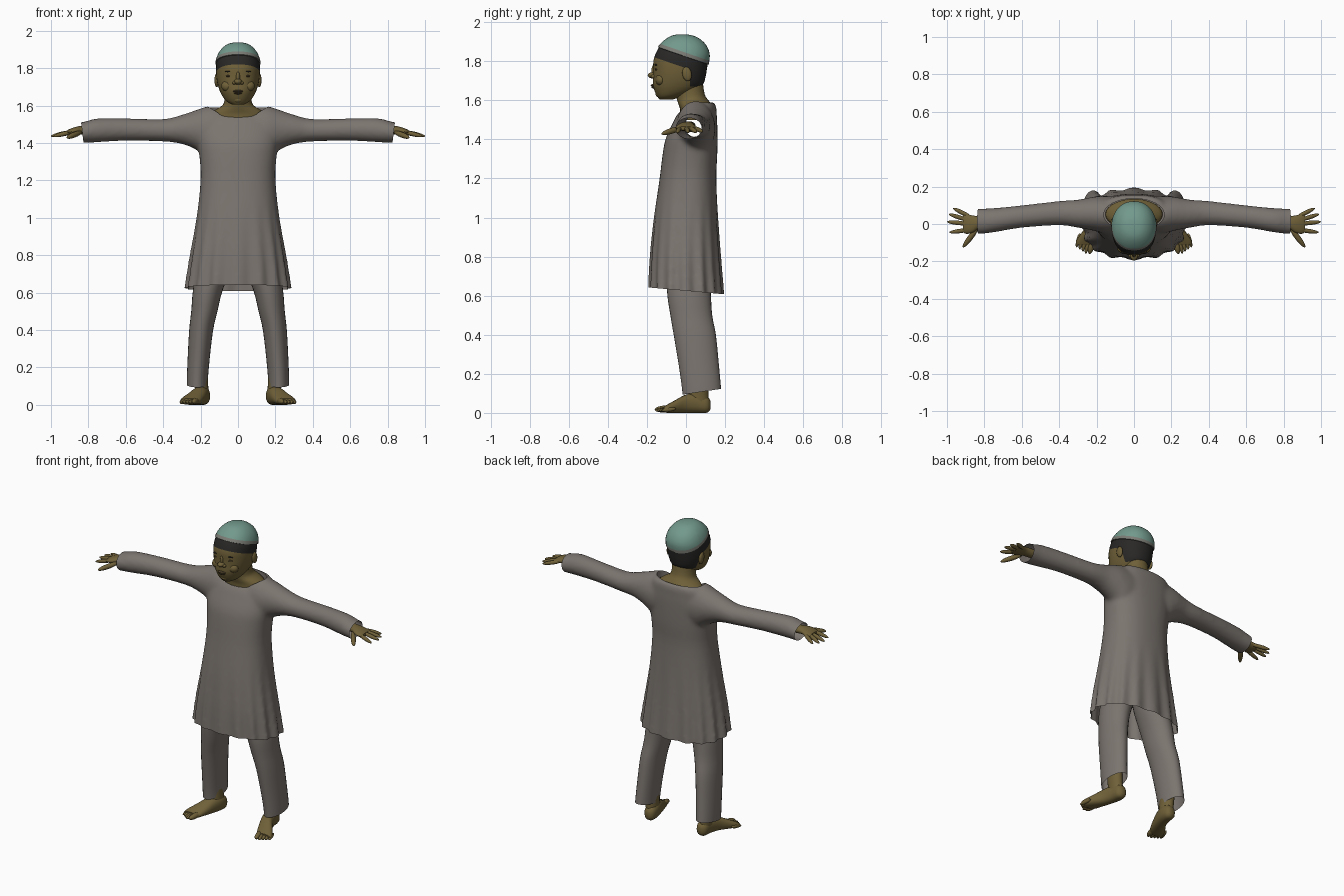
import bpy, bmesh, math
from mathutils import Matrix, Vector

if "Cube" in bpy.data.objects:
    bpy.data.objects.remove(bpy.data.objects["Cube"], do_unlink=True)


def material(name, rgb):
    m = bpy.data.materials.new(name)
    m.use_nodes = True
    m.diffuse_color = (*rgb, 1)
    m.node_tree.nodes["Principled BSDF"].inputs["Base Color"].default_value = (*rgb, 1)
    return m


CLOTH = material("grey cloth", (0.2, 0.178, 0.16))
SKIN = material("brown skin", (0.16, 0.118, 0.04))
HAIR = material("black hair", (0.022, 0.021, 0.02))
CAP = material("teal cap", (0.17, 0.32, 0.265))
BAND = material("cap band", (0.2, 0.2, 0.18))
DARK = material("dark skin", (0.08, 0.055, 0.025))


def refine(rings, k=3):
    """Insert Catmull-Rom rings between the given ones."""
    out = []
    for i in range(len(rings) - 1):
        p = [rings[max(i - 1, 0)], rings[i], rings[i + 1], rings[min(i + 2, len(rings) - 1)]]
        for j in range(k):
            t = j / k
            out.append([b + 0.5 * t * (c - a + t * (2 * a - 5 * b + 4 * c - d + t * (3 * (b - c) + d - a)))
                        for a, b, c, d in zip(*p)])
    return out + [list(rings[-1])]


def loft(bm, axis, rings, n=28, power=1.0, caps=True, ripple=None):
    """Rings are (position, centre u, radius u, centre v, radius v)."""
    def bend(c):
        return math.copysign(abs(c) ** power, c)
    loops = []
    for t, uc, ur, vc, vr in refine(rings):
        loop = []
        for i in range(n):
            a = math.tau * i / n
            w = 1 + (ripple(t) * math.cos(16 * a) if ripple else 0)
            u, v = uc + ur * w * bend(math.cos(a)), vc + vr * w * bend(math.sin(a))
            loop.append(bm.verts.new({"x": (t, u, v), "y": (u, t, v), "z": (u, v, t)}[axis]))
        loops.append(loop)
    for a, b in zip(loops, loops[1:]):
        for i in range(n):
            bm.faces.new((a[i], a[(i + 1) % n], b[(i + 1) % n], b[i]))
    if caps:
        bm.faces.new(loops[0])
        bm.faces.new(loops[-1])


def ellipsoid(bm, centre, radii, turn=None):
    mat = Matrix.Translation(centre) @ (turn or Matrix()) @ Matrix.Diagonal((*radii, 1))
    bmesh.ops.create_uvsphere(bm, u_segments=14, v_segments=10, radius=1, matrix=mat)


def digit(bm, start, end, r):
    a, b = Vector(start), Vector(end)
    turn = (b - a).to_track_quat("Z", "Y").to_matrix().to_4x4()
    ellipsoid(bm, (a + b) / 2, (r, r, (b - a).length / 2), turn)


def cut(bm, co, no, remove=False):
    bmesh.ops.bisect_plane(bm, geom=bm.verts[:] + bm.edges[:] + bm.faces[:], dist=1e-5,
                           plane_co=co, plane_no=no, clear_outer=remove)


def finish(name, bm, mats, side=1, angle=50):
    bmesh.ops.scale(bm, vec=(side, 1, 1), verts=bm.verts)
    bmesh.ops.recalc_face_normals(bm, faces=bm.faces)
    me = bpy.data.meshes.new(name)
    bm.to_mesh(me)
    bm.free()
    for m in mats:
        me.materials.append(m)
    me.shade_smooth()
    me.set_sharp_from_angle(angle=math.radians(angle))
    ob = bpy.data.objects.new(name, me)
    bpy.context.scene.collection.objects.link(ob)
    return ob


# Tunic: body and sleeves fused into one smooth skin
bm = bmesh.new()
loft(bm, "z", [(0.56, 0, 0.285, 0, 0.19), (0.62, 0, 0.277, 0, 0.187), (0.8, 0, 0.252, -0.003, 0.178),
               (1.0, 0, 0.22, 0, 0.163), (1.2, 0, 0.2, 0.01, 0.145), (1.32, 0, 0.205, 0.02, 0.14),
               (1.4, 0, 0.215, 0.028, 0.133), (1.48, 0, 0.22, 0.045, 0.115), (1.53, 0, 0.2, 0.057, 0.1),
               (1.565, 0, 0.18, 0.075, 0.08), (1.59, 0, 0.15, 0.085, 0.06)],
     n=96, power=0.85, ripple=lambda z: 0.045 * min(1, max(0, (1.1 - z) / 0.45)))
for s in (-1, 1):
    loft(bm, "x", [(s * x, *r) for x, *r in (
        (0.1, 0.05, 0.1, 1.46, 0.135), (0.16, 0.05, 0.1, 1.457, 0.14), (0.22, 0.055, 0.09, 1.47, 0.108),
        (0.3, 0.055, 0.075, 1.473, 0.078), (0.4, 0.058, 0.065, 1.468, 0.06), (0.6, 0.04, 0.06, 1.472, 0.06),
        (0.75, 0.02, 0.065, 1.468, 0.064), (0.82, 0.015, 0.068, 1.458, 0.056), (0.88, 0.012, 0.068, 1.452, 0.054))])
tunic = finish("tunic", bm, [CLOTH])

# Hidden cutter that opens the neckline
bm = bmesh.new()
loft(bm, "z", [(1.52, 0, 0.162, 0.05, 0.086), (1.7, 0, 0.162, 0.05, 0.086)], n=48)
cutter = finish("neckline_cutter", bm, [CLOTH])
cutter.hide_render = True
cutter.hide_viewport = True

mod = tunic.modifiers.new("fuse", "REMESH")
mod.mode, mod.voxel_size = "VOXEL", 0.012
mod = tunic.modifiers.new("soften", "SMOOTH")
mod.factor, mod.iterations = 0.5, 6
mod = tunic.modifiers.new("neckline", "BOOLEAN")
mod.operation, mod.solver, mod.object = "DIFFERENCE", "EXACT", cutter
graph = bpy.context.evaluated_depsgraph_get()
bm = bmesh.new()
bm.from_mesh(tunic.evaluated_get(graph).to_mesh())
for tool in (tunic, cutter):
    bpy.data.objects.remove(tool, do_unlink=True)
# Open hem and cuffs
cut(bm, (0, 0, 0.625), (0, -0.09, -1), True)
for s in (-1, 1):
    cut(bm, (s * 0.833, 0, 1.46), (s, 0, -0.12), True)
for f in bm.faces:
    f.material_index = 0
finish("tunic", bm, [CLOTH])

# Neck and upper chest
bm = bmesh.new()
loft(bm, "z", [(1.5, 0, 0.15, 0.05, 0.08), (1.55, 0, 0.152, 0.052, 0.082), (1.575, 0, 0.125, 0.048, 0.085),
               (1.6, 0, 0.085, 0.035, 0.08), (1.63, 0, 0.072, 0.023, 0.073), (1.7, 0, 0.07, 0.015, 0.07)])
finish("neck", bm, [SKIN])

# Head, split into cap, band, hair and face
bm = bmesh.new()
loft(bm, "z", [(1.605, 0, 0.03, -0.1, 0.035), (1.62, 0, 0.058, -0.085, 0.062), (1.645, 0, 0.08, -0.06, 0.1),
               (1.68, 0, 0.098, -0.042, 0.128), (1.72, 0, 0.11, -0.034, 0.134), (1.76, 0, 0.116, -0.03, 0.137),
               (1.8, 0, 0.117, -0.027, 0.14), (1.84, 0, 0.113, -0.02, 0.135), (1.88, 0, 0.098, -0.017, 0.115),
               (1.91, 0, 0.073, -0.016, 0.083), (1.927, 0, 0.043, -0.018, 0.048), (1.932, 0, 0.01, -0.02, 0.012)],
     n=40, power=0.92)
for level in (1.765, 1.822, 1.842):
    cut(bm, (0, 0, level), (0, 0.34, 1))
cut(bm, (0, 0.02, 1.7), (0, 1, 0))
cut(bm, (0, 0, 1.67), (0, 0, 1))
for f in bm.faces:
    c = f.calc_center_median()
    tilt = c.z + 0.34 * c.y
    if tilt > 1.822:
        f.material_index = 3 if tilt > 1.842 else 2
    elif tilt > 1.765 or (c.y > 0.02 and c.z > 1.67):
        f.material_index = 1
bmesh.ops.recalc_face_normals(bm, faces=bm.faces)
bmesh.ops.inset_region(bm, faces=[f for f in bm.faces if f.material_index > 1],
                       thickness=0.0005, depth=0.006, use_even_offset=True)
finish("head", bm, [SKIN, HAIR, BAND, CAP])

# Nose, brow ridge, cheeks and chin
bm = bmesh.new()
ellipsoid(bm, (0, -0.168, 1.728), (0.021, 0.028, 0.016))
ellipsoid(bm, (0, -0.161, 1.752), (0.011, 0.016, 0.032))
ellipsoid(bm, (0, -0.138, 1.632), (0.028, 0.018, 0.017))
for s in (-1, 1):
    ellipsoid(bm, (s * 0.019, -0.165, 1.722), (0.011, 0.015, 0.01))
    ellipsoid(bm, (s * 0.055, -0.13, 1.705), (0.035, 0.027, 0.03))
finish("face_features", bm, [SKIN])

bm = bmesh.new()
ellipsoid(bm, (0, -0.166, 1.677), (0.027, 0.015, 0.007))
ellipsoid(bm, (0, -0.163, 1.667), (0.022, 0.014, 0.007))
finish("lips", bm, [DARK])

for side, s in (("left", 1), ("right", -1)):
    # Eye, brow and ear
    bm = bmesh.new()
    ellipsoid(bm, (0.046, -0.15, 1.758), (0.019, 0.01, 0.006))
    finish(side + "_eye", bm, [DARK], s)
    bm = bmesh.new()
    ellipsoid(bm, (0.047, -0.153, 1.782), (0.024, 0.008, 0.004))
    finish(side + "_brow", bm, [HAIR], s)
    bm = bmesh.new()
    ellipsoid(bm, (0.114, 0.005, 1.735), (0.012, 0.024, 0.037), Matrix.Rotation(0.2, 4, "X"))
    finish(side + "_ear", bm, [SKIN], s)

    # Wrist, palm and fingers
    bm = bmesh.new()
    loft(bm, "x", [(0.7, 0.02, 0.03, 1.465, 0.028), (0.82, 0.01, 0.033, 1.468, 0.024),
                   (0.86, 0, 0.045, 1.467, 0.021), (0.895, 0, 0.053, 1.46, 0.017),
                   (0.915, 0.003, 0.046, 1.457, 0.01)], n=20)
    for x0, y0, x1, y1, z1 in ((0.865, 0.033, 0.967, 0.085, 1.44), (0.88, 0.018, 0.99, 0.053, 1.437),
                               (0.88, 0, 1.0, 0.012, 1.436), (0.875, -0.03, 0.987, -0.045, 1.435)):
        digit(bm, (x0, y0, 1.463), (x1, y1, z1), 0.012)
    digit(bm, (0.835, -0.02, 1.46), (0.915, -0.125, 1.428), 0.015)
    finish(side + "_hand", bm, [SKIN], s)

    # Trouser leg with slanted open cuff
    bm = bmesh.new()
    loft(bm, "z", [(0.05, 0.217, 0.055, 0.085, 0.1), (0.12, 0.218, 0.056, 0.08, 0.1),
                   (0.25, 0.21, 0.059, 0.065, 0.103), (0.4, 0.197, 0.064, 0.045, 0.108),
                   (0.5, 0.18, 0.07, 0.027, 0.107), (0.62, 0.16, 0.08, 0.015, 0.112),
                   (0.8, 0.11, 0.1, 0.01, 0.11), (1.0, 0.09, 0.09, 0.01, 0.1)], caps=False)
    cut(bm, (0, 0.08, 0.108), (0, 0.15, -1), True)
    finish(side + "_trouser_leg", bm, [CLOTH], s)

    # Ankle, foot and toes
    bm = bmesh.new()
    loft(bm, "z", [(0.04, 0.19, 0.036, 0.065, 0.055), (0.1, 0.195, 0.036, 0.062, 0.052),
                   (0.28, 0.208, 0.042, 0.065, 0.055)], n=20)
    loft(bm, "y", [(0.126, 0.185, 0.015, 0.04, 0.02), (0.108, 0.187, 0.034, 0.043, 0.042),
                   (0.06, 0.19, 0.04, 0.05, 0.05), (0, 0.207, 0.042, 0.047, 0.047),
                   (-0.05, 0.232, 0.05, 0.034, 0.034), (-0.09, 0.253, 0.054, 0.023, 0.023),
                   (-0.112, 0.262, 0.047, 0.018, 0.016)], n=20, power=0.85)
    digit(bm, (0.217, -0.07, 0.024), (0.238, -0.16, 0.016), 0.017)
    for i in range(4):
        x, y = 0.247 + 0.016 * i, -0.158 + 0.011 * i
        digit(bm, (x - 0.006, y + 0.075, 0.022), (x + 0.012, y, 0.012), 0.011)
    finish(side + "_foot", bm, [SKIN], s)
